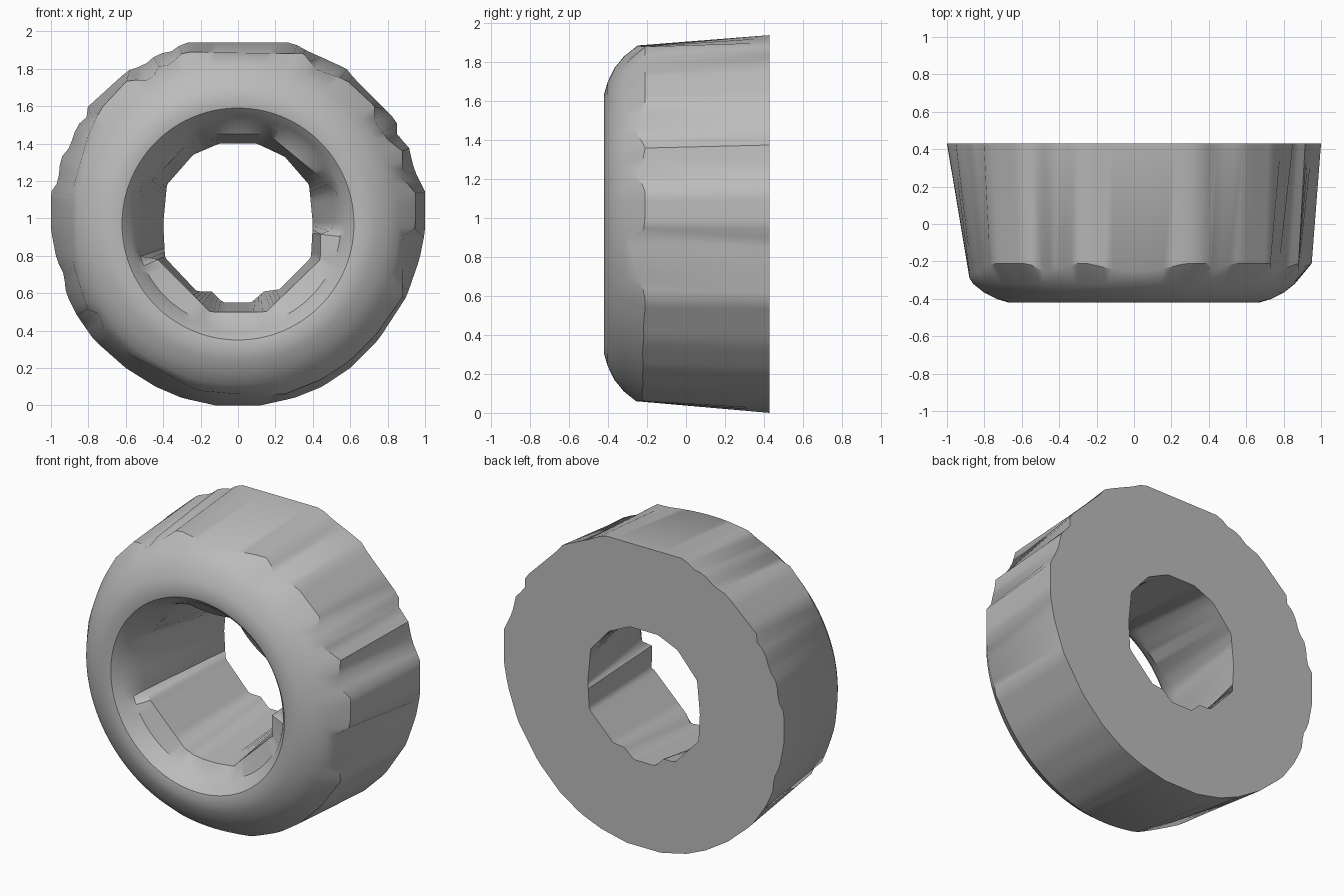
import bpy, bmesh, math

cube = bpy.data.objects.get("Cube")
if cube:
    bpy.data.objects.remove(cube, do_unlink=True)

CZ = 0.97      # height of the ring axis
N = 128        # samples around the ring
BACK = 0.43    # y of the flat back

# Outlines (x, z), anticlockwise from the right
outer_back = [
    (1.0, 0.93), (1.0, 1.15), (0.96, 1.22), (0.93, 1.3), (0.92, 1.37), (0.85, 1.45),
    (0.85, 1.52), (0.62, 1.75), (0.58, 1.8), (0.45, 1.86), (0.38, 1.89), (0.29, 1.94),
    (-0.29, 1.94), (-0.36, 1.89), (-0.43, 1.88), (-0.5, 1.82), (-0.59, 1.79),
    (-0.81, 1.59), (-0.81, 1.53), (-0.86, 1.5), (-0.9, 1.38), (-0.95, 1.32),
    (-0.96, 1.2), (-1.0, 1.14), (-1.0, 0.94), (-0.97, 0.78), (-0.93, 0.7),
    (-0.92, 0.6), (-0.86, 0.48), (-0.77, 0.35), (-0.6, 0.2), (-0.44, 0.1),
    (-0.3, 0.04), (-0.12, 0.0), (0.12, 0.0), (0.3, 0.04), (0.45, 0.1), (0.6, 0.2),
    (0.75, 0.35), (0.9, 0.58), (0.97, 0.78)]
outer_front = [
    (0.95, 0.95), (0.95, 1.15), (0.88, 1.2), (0.88, 1.36), (0.8, 1.42), (0.73, 1.52),
    (0.73, 1.6), (0.58, 1.74), (0.41, 1.8), (0.36, 1.88), (-0.29, 1.89), (-0.37, 1.82),
    (-0.45, 1.81), (-0.45, 1.74), (-0.59, 1.74), (-0.73, 1.59), (-0.8, 1.45),
    (-0.88, 1.17), (-0.88, 0.75), (-0.8, 0.5), (-0.73, 0.49), (-0.73, 0.42),
    (-0.58, 0.27), (-0.44, 0.2), (-0.22, 0.08), (0.0, 0.06), (0.25, 0.06), (0.45, 0.14),
    (0.6, 0.24), (0.74, 0.38), (0.88, 0.58), (0.88, 0.9)]
inner_front = [
    (0.51, 0.94), (0.51, 1.15), (0.44, 1.22), (0.16, 1.45), (-0.22, 1.45), (-0.51, 1.15),
    (-0.51, 0.79), (-0.44, 0.79), (-0.15, 0.5), (0.15, 0.5), (0.44, 0.78), (0.44, 0.92)]
inner_back = [
    (0.39, 0.79), (0.4, 0.97), (0.38, 1.18), (0.25, 1.33), (0.1, 1.4), (-0.1, 1.4),
    (-0.24, 1.34), (-0.38, 1.18), (-0.4, 0.97), (-0.39, 0.79), (-0.22, 0.61),
    (-0.14, 0.61), (-0.08, 0.55), (0.07, 0.55), (0.14, 0.61), (0.22, 0.62)]


def radius_at(outline, a):
    """Distance from the axis to the outline in direction a."""
    c, s = math.cos(a), math.sin(a)
    best = 0.0
    for (x0, z0), (x1, z1) in zip(outline, outline[1:] + outline[:1]):
        z0, z1 = z0 - CZ, z1 - CZ
        d0, d1 = z0 * c - x0 * s, z1 * c - x1 * s
        if d0 * d1 <= 0 and d0 != d1:
            t = d0 / (d0 - d1)
            best = max(best, (x0 + (x1 - x0) * t) * c + (z0 + (z1 - z0) * t) * s)
    return best


def clamp(v, lo, hi):
    return max(lo, min(hi, v))


# Cross-section from the back outside, over the rounded front, to the back inside
round_front = [(0.86, -0.32), (0.80, -0.368), (0.73, -0.402), (0.67, -0.42),
               (0.62, -0.412), (0.58, -0.37), (0.55, -0.32)]
sections = []
for i in range(N):
    a = 2 * math.pi * (i + 0.5) / N
    ro, ri = radius_at(outer_front, a), radius_at(inner_front, a)
    prof = [(max(radius_at(outer_back, a), ro), BACK),
            (ro, clamp(-0.3 + (ro - 0.87) * 1.1, -0.3, -0.21))]
    prof += [(clamp(r, ri + 0.01, ro - 0.005), y) for r, y in round_front]
    prof += [(ri, clamp(-0.25 + (0.5 - ri) * -1.0, -0.28, -0.2)),
             (min(radius_at(inner_back, a), ri), BACK)]
    sections.append([(r * math.cos(a), y, CZ + r * math.sin(a)) for r, y in prof])

# Closed ring body; the last strip of each section is the flat back
bm = bmesh.new()
grid = [[bm.verts.new(p) for p in sec] for sec in sections]
M = len(grid[0])
for i in range(N):
    j = (i + 1) % N
    for k in range(M):
        m = (k + 1) % M
        bm.faces.new((grid[i][k], grid[j][k], grid[j][m], grid[i][m]))
bmesh.ops.recalc_face_normals(bm, faces=bm.faces)
mesh = bpy.data.meshes.new("ring_body")
bm.to_mesh(mesh)
bm.free()
ring = bpy.data.objects.new("ring_body", mesh)
bpy.context.collection.objects.link(ring)

# Plain grey
mat = bpy.data.materials.new("plain_grey")
mat.use_nodes = True
colour = (0.5, 0.5, 0.5, 1.0)
mat.diffuse_color = colour
mat.node_tree.nodes["Principled BSDF"].inputs["Base Color"].default_value = colour
mesh.materials.append(mat)

bpy.ops.object.select_all(action='DESELECT')
ring.select_set(True)
bpy.context.view_layer.objects.active = ring
bpy.ops.object.shade_smooth_by_angle(angle=math.radians(35))
